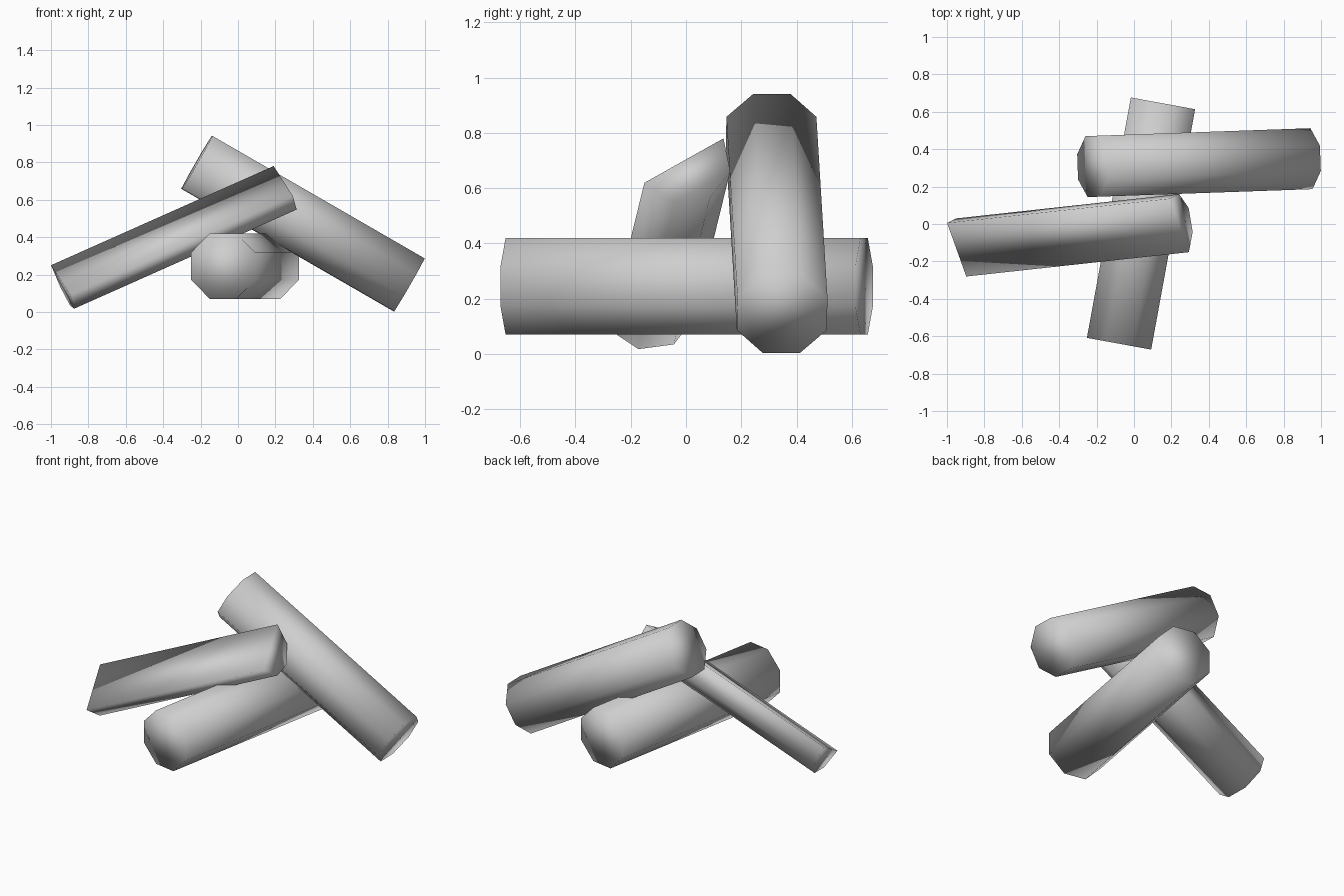
import bpy, bmesh
from math import cos, sin, radians
from mathutils import Vector

cube = bpy.data.objects.get("Cube")
if cube:
    bpy.data.objects.remove(cube, do_unlink=True)

grey = bpy.data.materials.new("plain_grey")
grey.use_nodes = True
color = (0.62, 0.62, 0.62, 1.0)
grey.diffuse_color = color
for node in grey.node_tree.nodes:
    if node.type == 'BSDF_PRINCIPLED':
        node.inputs["Base Color"].default_value = color


def log(name, start, end, radius, first_angle, corners):
    """Prism along start-end, its corners 45 degrees apart around the axis."""
    start, end = Vector(start), Vector(end)
    axis = (end - start).normalized()
    side = Vector((0, 0, 1)).cross(axis).normalized()
    up = axis.cross(side)
    bm = bmesh.new()
    rings = []
    for centre in (start, end):
        ring = []
        for i in range(corners):
            a = radians(first_angle + 45 * i)
            ring.append(bm.verts.new(centre + radius * (side * cos(a) + up * sin(a))))
        rings.append(ring)
    low, high = rings
    for i in range(corners):
        j = (i + 1) % corners
        bm.faces.new((low[i], low[j], high[j], high[i]))
    bm.faces.new(low[::-1])
    bm.faces.new(high)
    bmesh.ops.recalc_face_normals(bm, faces=bm.faces[:])
    for face in bm.faces:
        face.smooth = True
    mesh = bpy.data.meshes.new(name)
    bm.to_mesh(mesh)
    bm.free()
    mesh.materials.append(grey)
    obj = bpy.data.objects.new(name, mesh)
    bpy.context.collection.objects.link(obj)
    return obj


# Two whole octagonal logs
log("base_log", (-0.08, -0.64, 0.245), (0.155, 0.645, 0.245), 0.189, 22.5, 8)
log("back_log", (-0.22, 0.308, 0.80), (0.915, 0.348, 0.145), 0.1764, 22.5, 8)

# Split log, half an octagon with its flat cut face upward and forward
log("split_log", (-0.948, -0.1375, 0.17), (0.242, -0.0075, 0.70), 0.172, 210.7, 5)
